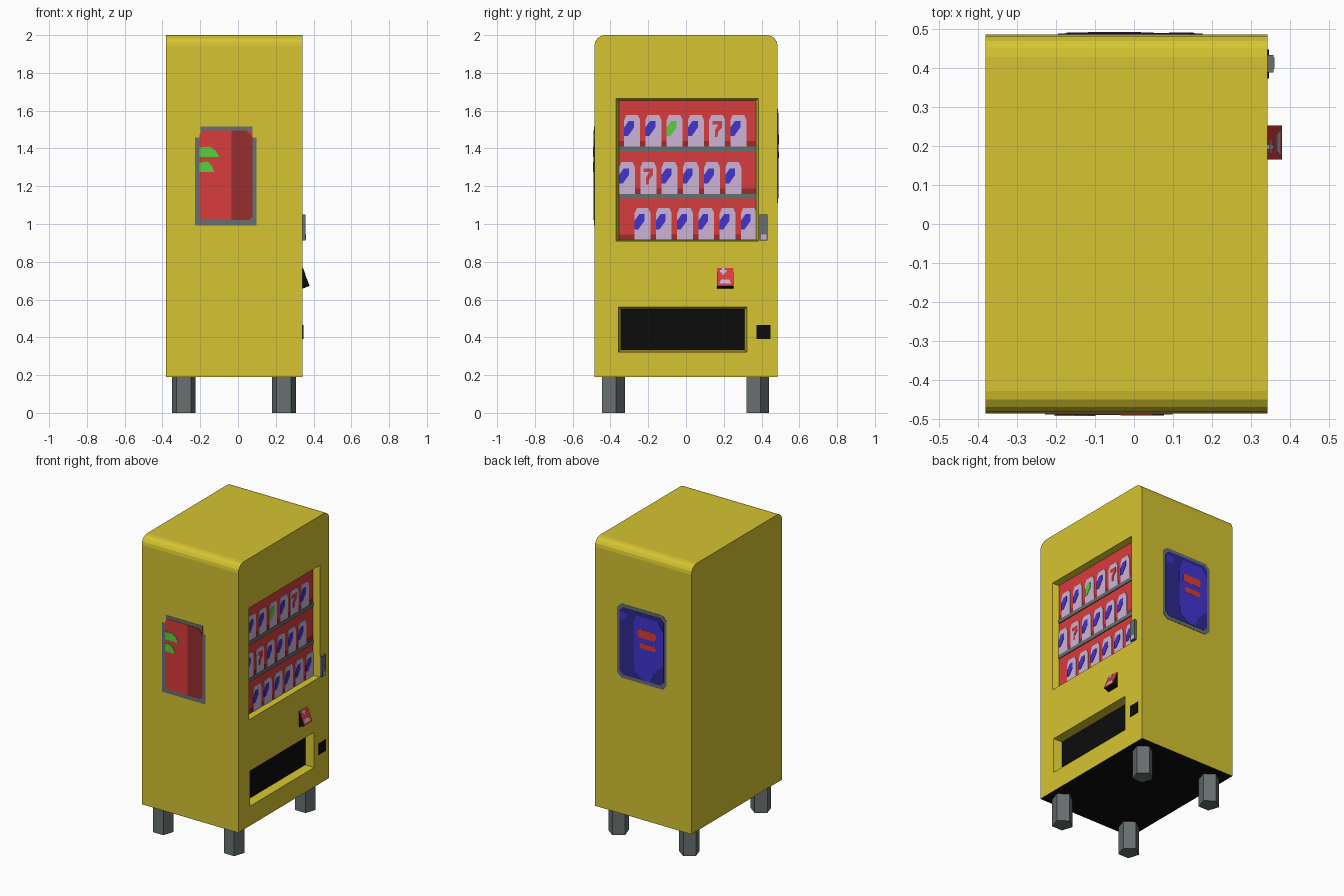
import bpy, bmesh, math
from mathutils import Vector

if "Cube" in bpy.data.objects:
    bpy.data.objects.remove(bpy.data.objects["Cube"])


def srgb(c):
    return [((v / 255 + .055) / 1.055) ** 2.4 if v > 10 else v / 255 / 12.92 for v in c]


COLOURS = {
    "yellow": (213, 196, 48), "red": (217, 60, 60), "dark_red": (152, 45, 45),
    "grey": (104, 111, 111), "black": (12, 12, 12), "lavender": (205, 180, 214),
    "blue": (66, 52, 208), "dark_blue": (48, 40, 145), "green": (88, 208, 60)}
MATS = {}
for n, c in COLOURS.items():
    MATS[n] = bpy.data.materials.new(n)
    MATS[n].diffuse_color = (*srgb(c), 1)
INDEX = {n: i for i, n in enumerate(COLOURS)}


def finish(name, bm):
    bmesh.ops.recalc_face_normals(bm, faces=bm.faces[:])
    me = bpy.data.meshes.new(name)
    bm.to_mesh(me)
    bm.free()
    for m in MATS.values():
        me.materials.append(m)
    ob = bpy.data.objects.new(name, me)
    bpy.context.collection.objects.link(ob)
    return ob


def prism(bm, loop_a, loop_b, mat):
    """Bridge two matching outlines and cap both ends."""
    a = [bm.verts.new(p) for p in loop_a]
    b = [bm.verts.new(p) for p in loop_b]
    faces = [bm.faces.new(a[::-1]), bm.faces.new(b)]
    for i in range(len(a)):
        j = (i + 1) % len(a)
        faces.append(bm.faces.new((a[i], a[j], b[j], b[i])))
    for f in faces:
        f.material_index = INDEX[mat]


def rect(a0, a1, b0, b1, cut=0):
    """Rectangle outline, optionally with its corners cut."""
    if not cut:
        return [(a0, b0), (a1, b0), (a1, b1), (a0, b1)]
    return [(a0 + cut, b0), (a1 - cut, b0), (a1, b0 + cut), (a1, b1 - cut),
            (a1 - cut, b1), (a0 + cut, b1), (a0, b1 - cut), (a0, b0 + cut)]


def plates(name, plane, items):
    """Flat plates; items are (outline, height above surface, colour)."""
    bm = bmesh.new()
    for pts, h, mat in items:
        prism(bm, [plane(a, b, -.001) for a, b in pts], [plane(a, b, h) for a, b in pts], mat)
    return finish(name, bm)


FRONT, BACK, SIDE = .342, -.38, .485
BOTTOM, TOP, R = .19, 2.0, .057
DEPTH = .04

# Cabinet: rounded-top profile extruded in x
prof = [(-SIDE, BOTTOM), (SIDE, BOTTOM)]
for sgn, start in ((1, 0), (-1, 90)):
    for i in range(5):
        t = math.radians(start + i * 22.5)
        prof.append((sgn * (SIDE - R) + R * math.cos(t), TOP - R + R * math.sin(t)))
bm = bmesh.new()
prism(bm, [(BACK, y, z) for y, z in prof], [(FRONT, y, z) for y, z in prof], "yellow")
cabinet = finish("cabinet", bm)


# Tapered recesses for the display window and the pickup tray
def recess(outer, inner, depth):
    bm = bmesh.new()
    k = .1 / depth  # continue the taper past the surface
    ext = [(o[0] + (o[0] - i[0]) * k, o[1] + (o[1] - i[1]) * k) for o, i in zip(outer, inner)]
    prism(bm, [(FRONT - depth, y, z) for y, z in inner],
          [(FRONT + .1, y, z) for y, z in ext], "yellow")
    cutter = finish("recess_cutter", bm)
    cutter.hide_render = True
    mod = cabinet.modifiers.new("recess", 'BOOLEAN')
    mod.operation, mod.solver, mod.object = 'DIFFERENCE', 'EXACT', cutter
    bpy.context.view_layer.objects.active = cabinet
    bpy.ops.object.modifier_apply(modifier=mod.name)
    bpy.data.objects.remove(cutter)


recess(rect(-.37, .385, .91, 1.665), rect(-.355, .37, .916, 1.655), DEPTH)
recess(rect(-.358, .322, .322, .56), rect(-.345, .31, .332, .55), .055)
for f in cabinet.data.polygons:
    name = "yellow"
    if f.normal.z < -.9 and f.center.z < BOTTOM + .01:
        name = "black"
    elif f.normal.x > .9 and f.center.x < FRONT - .02:
        name = "red" if f.center.z > .8 else "black"
    f.material_index = INDEX[name]


def window(a, b, h):
    return Vector((FRONT - DEPTH + h, a, b))


def face(a, b, h):
    return Vector((FRONT + h, a, b))


def left(a, b, h):
    return Vector((a, -SIDE - h, b))


def right(a, b, h):
    return Vector((a, SIDE + h, b))


# Display shelves and dark strips behind the cans
items = [(rect(-.354, .369, z, z + .025), .006, "grey") for z in (1.385, 1.135)]
items += [(rect(-.354, .369, z, z + .028), .002, "dark_red") for z in (1.411, 1.16, .917)]
plates("display_shelves", window, items)

# Three rows of cans, each can carrying a coloured mark
BLOB = [(-.042, .055), (-.022, .055), (.01, .1), (.01, .135), (-.018, .135), (-.042, .1)]
HOOK = [(-.012, .05), (.002, .05), (.004, .075), (.026, .1), (.026, .135),
        (-.025, .135), (-.025, .115), (.006, .115), (-.012, .085)]
rows = (("top", -.285, 1.411, {2: "green", 4: "red"}),
        ("middle", -.312, 1.16, {1: "red"}),
        ("bottom", -.23, .917, {}))
for name, y0, z0, special in rows:
    items = []
    for i in range(6):
        y = y0 + i * .1125
        items.append((([(y - .042, z0), (y + .042, z0), (y + .042, z0 + .14), (y + .03, z0 + .167),
                        (y - .03, z0 + .167), (y - .042, z0 + .14)]), .004, "lavender"))
        col = special.get(i, "blue")
        shape = HOOK if col == "red" else BLOB
        items.append(([(y + a, z0 + b) for a, b in shape], .006, col))
    plates(name + "_can_row", window, items)

# Coin return box with a pale slot, and the dark lock plate
plates("coin_box", face, [(rect(.388, .432, .912, 1.05), .015, "grey"),
                          (rect(.398, .426, .917, .945), .017, "lavender")])
plates("lock_plate", face, [(rect(.372, .447, .39, .465), .004, "black")])

# Wedge-shaped button: black sides, red sloping front
bm = bmesh.new()
wedge = [(FRONT - .002, .772), (.379, .672), (FRONT - .002, .657)]
prism(bm, [(x, .165, z) for x, z in wedge], [(x, .252, z) for x, z in wedge], "black")
for f in bm.faces:
    f.normal_update()
    if abs(f.normal.x) > .8:
        f.material_index = INDEX["red"]
finish("button", bm)


def slope(a, b, h):
    return Vector((FRONT - .002 + .037 * b + h, a, .772 - .1 * b))


plates("button_marks", slope, [(rect(.18, .215, .16, .28), .002, "lavender"),
                               (rect(.191, .204, .06, .4), .003, "lavender"),
                               ([(.175, .88), (.24, .88), (.228, .65), (.187, .65)], .002, "lavender")])

# Left side panel: grey stepped frame, two-tone red can picture, green marks
plates("left_panel", left, [
    (rect(-.228, .098, .992, 1.458), .002, "grey"),
    (rect(-.198, .077, 1.4, 1.517), .002, "grey"),
    (rect(-.203, .077, 1.02, 1.495, .02), .004, "red"),
    ([(-.034, 1.02), (.06, 1.02), (.077, 1.04), (.077, 1.46), (.045, 1.495), (-.034, 1.495)],
     .0055, "dark_red"),
    ([(-.203, 1.355), (-.098, 1.355), (-.12, 1.39), (-.15, 1.41), (-.203, 1.405)], .0065, "green"),
    ([(-.203, 1.275), (-.125, 1.275), (-.14, 1.31), (-.16, 1.33), (-.203, 1.325)], .0065, "green")])

# Right side panel: grey frame, two-tone blue can picture, red marks
plates("right_panel", right, [
    (rect(-.195, .175, 1.11, 1.61, .03), .002, "grey"),
    (rect(-.175, .155, 1.135, 1.588, .025), .004, "dark_blue"),
    ([(.045, 1.19), (-.02, 1.137), (-.08, 1.137), (-.1, 1.2), (-.172, 1.27),
      (-.172, 1.5), (-.13, 1.565), (.03, 1.565), (.05, 1.5)], .0055, "blue"),
    ([(.152, 1.5), (.152, 1.56), (.09, 1.56), (.1, 1.52)], .0055, "blue"),
    (rect(-.118, .018, 1.42, 1.475, .01), .0065, "red"),
    (rect(-.118, .005, 1.35, 1.385, .01), .0065, "red")])

# Five-sided legs
for lx, xn in ((-.287, "back"), (.243, "front")):
    for ly, yn in ((-.39, "left"), (.373, "right")):
        ring = [(lx + .066 * math.cos(math.radians(90 + 72 * i)),
                 ly + .066 * math.sin(math.radians(90 + 72 * i))) for i in range(5)]
        bm = bmesh.new()
        prism(bm, [(x, y, 0) for x, y in ring], [(x, y, BOTTOM + .005) for x, y in ring], "grey")
        finish(f"{xn}_{yn}_leg", bm)

for m in bpy.data.materials:
    if m.users and not m.is_grease_pencil:
        m.use_nodes = True
        m.node_tree.nodes["Principled BSDF"].inputs["Base Color"].default_value = m.diffuse_color
